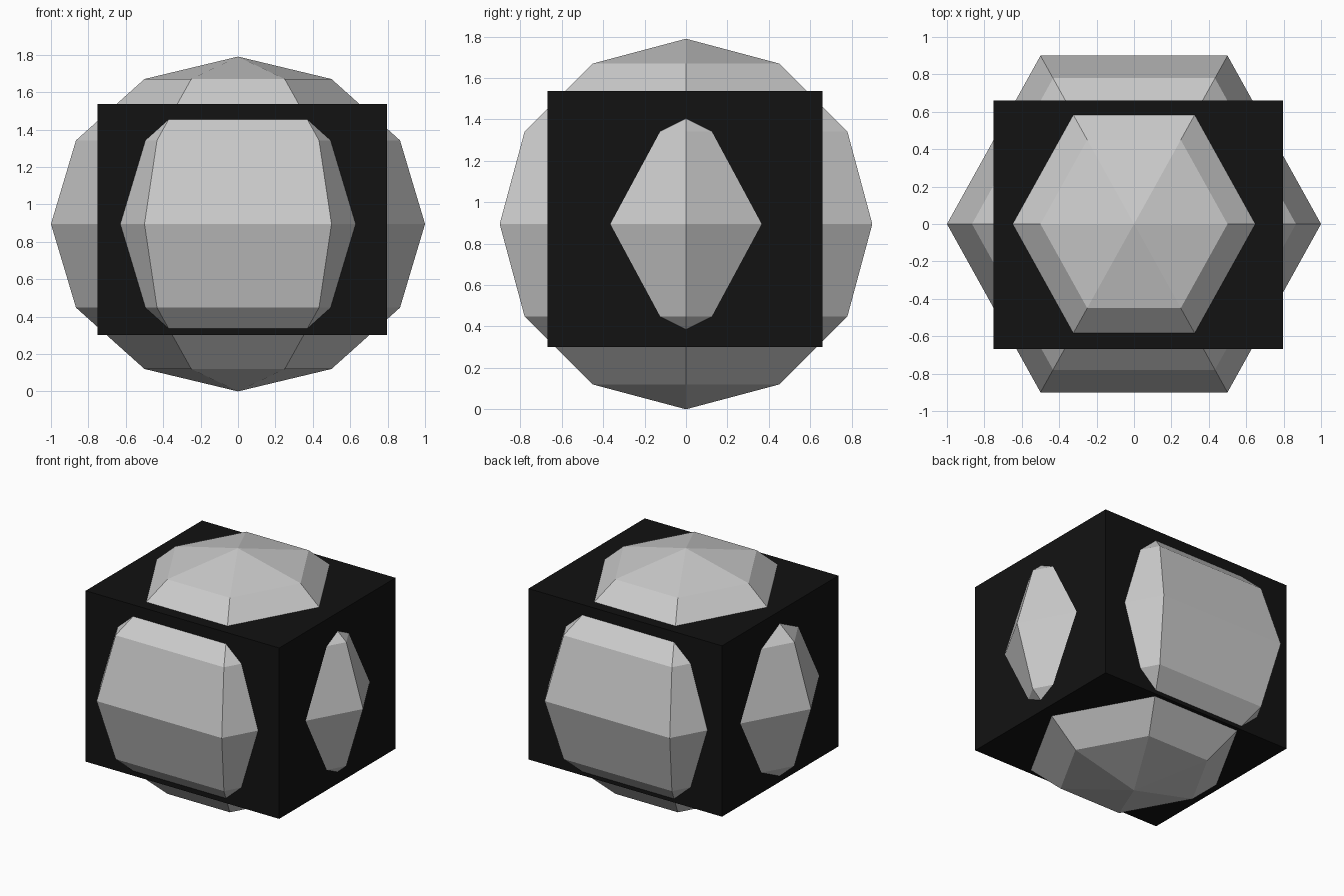
import bpy, bmesh
from math import sin, cos, pi

if "Cube" in bpy.data.objects:
    bpy.data.objects.remove(bpy.data.objects["Cube"])

SEGMENTS, RINGS = 6, 6
RX, RY, RZ = 1.0, 0.9 / sin(pi / 3), 0.895


def finish(bm, name):
    bmesh.ops.recalc_face_normals(bm, faces=bm.faces[:])
    mesh = bpy.data.meshes.new(name)
    bm.to_mesh(mesh)
    bm.free()
    obj = bpy.data.objects.new(name, mesh)
    bpy.context.collection.objects.link(obj)
    return obj


# Faceted six-sided ball, corners on the x axis
bm = bmesh.new()
bottom = bm.verts.new((0, 0, 0))
top = bm.verts.new((0, 0, 2 * RZ))
rings = []
for i in range(1, RINGS):
    lat = -pi / 2 + pi * i / RINGS
    rings.append([bm.verts.new((RX * cos(lat) * cos(2 * pi * s / SEGMENTS),
                                RY * cos(lat) * sin(2 * pi * s / SEGMENTS),
                                RZ + RZ * sin(lat))) for s in range(SEGMENTS)])
for s in range(SEGMENTS):
    n = (s + 1) % SEGMENTS
    bm.faces.new((bottom, rings[0][n], rings[0][s]))
    bm.faces.new((top, rings[-1][s], rings[-1][n]))
    for a, b in zip(rings, rings[1:]):
        bm.faces.new((a[s], a[n], b[n], b[s]))
finish(bm, "faceted_ball")

# Black box that the ball bulges through
lo, hi = (-0.75, -0.668, 0.302), (0.797, 0.66, 1.537)
bm = bmesh.new()
bmesh.ops.create_cube(bm, size=1)
for v in bm.verts:
    v.co = [(l + h) / 2 + c * (h - l) for c, l, h in zip(v.co, lo, hi)]
box = finish(bm, "black_box")
black = bpy.data.materials.new("black")
black.diffuse_color = (0.006, 0.006, 0.006, 1)
black.use_nodes = True
black.node_tree.nodes["Principled BSDF"].inputs["Base Color"].default_value = black.diffuse_color
box.data.materials.append(black)
